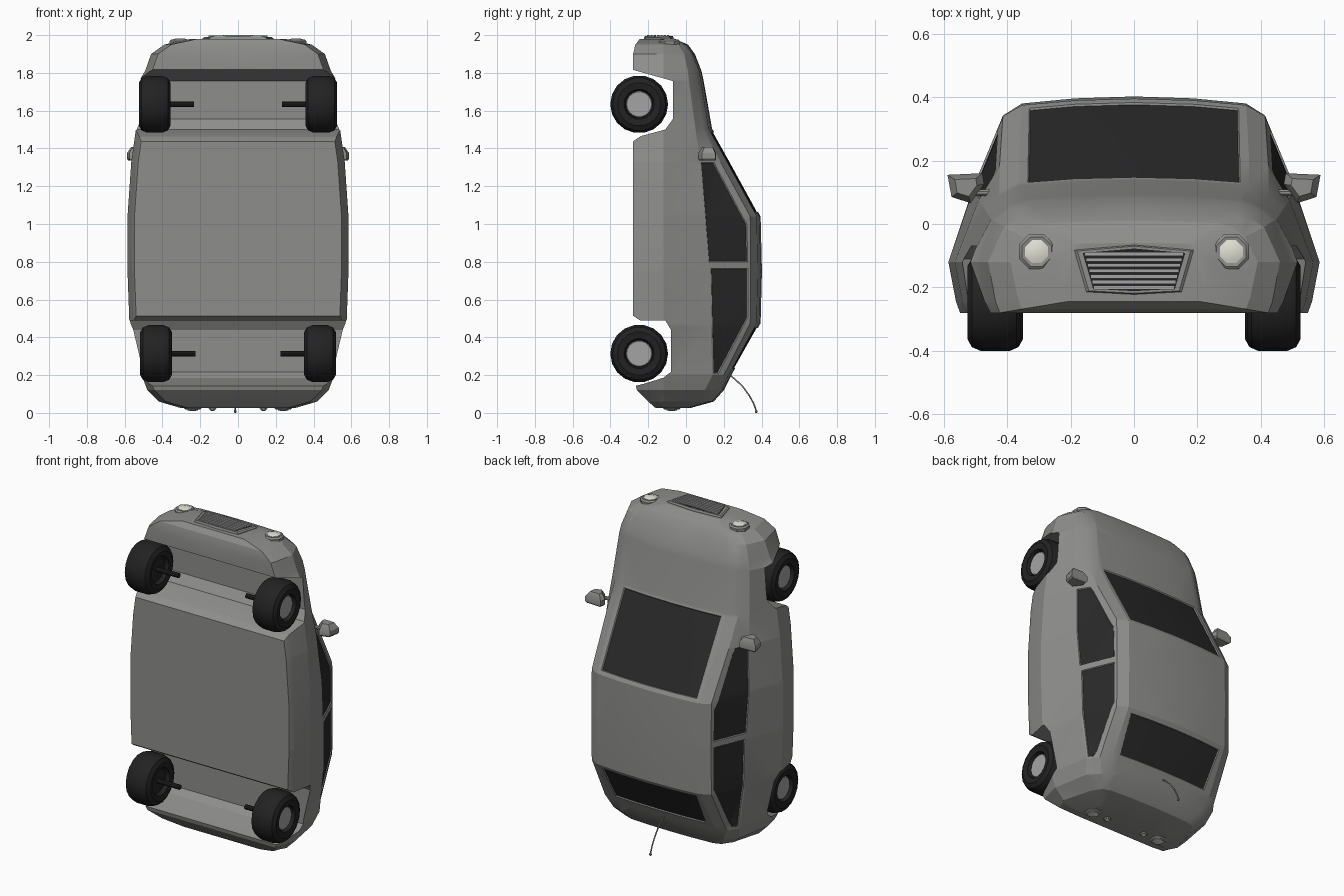
import bpy, bmesh, math
from mathutils import Vector

if "Cube" in bpy.data.objects:
    bpy.data.objects.remove(bpy.data.objects["Cube"])


def mat(name, r, g, b):
    m = bpy.data.materials.new(name)
    m.diffuse_color = (r, g, b, 1)
    m.use_nodes = True
    m.node_tree.nodes["Principled BSDF"].inputs["Base Color"].default_value = m.diffuse_color
    return m


PAINT = mat("grey paint", .27, .273, .263)
GLASS = mat("dark glass", .022, .022, .022)
RUBBER = mat("black rubber", .016, .016, .016)
METAL = mat("light metal", .37, .37, .37)
LENS = mat("pale lens", .76, .75, .66)


def smooth(ob, angle):
    bpy.ops.object.select_all(action='DESELECT')
    ob.select_set(True)
    bpy.context.view_layer.objects.active = ob
    bpy.ops.object.shade_smooth_by_angle(angle=math.radians(angle))


def finish(bm, name, *mats, angle=30):
    bmesh.ops.recalc_face_normals(bm, faces=bm.faces)
    me = bpy.data.meshes.new(name)
    bm.to_mesh(me)
    bm.free()
    for m in mats:
        me.materials.append(m)
    ob = bpy.data.objects.new(name, me)
    bpy.context.collection.objects.link(ob)
    smooth(ob, angle)
    return ob


def loft(rings):
    """Bridge closed rings of equal length and cap both ends."""
    bm = bmesh.new()
    vs = [[bm.verts.new(p) for p in r] for r in rings]
    n = len(vs[0])
    for a, b in zip(vs, vs[1:]):
        for i in range(n):
            j = (i + 1) % n
            bm.faces.new((a[i], a[j], b[j], b[i]))
    bm.faces.new(vs[0])
    bm.faces.new(vs[-1])
    return bm


def lathe(name, prof, center, axis, n, m):
    """Turned part: prof holds (offset along axis, radius)."""
    rot = Vector((0, 0, 1)).rotation_difference(Vector(axis)).to_matrix()
    c = Vector(center)
    rings = [[c + rot @ Vector((r * math.cos(math.tau * (i + .5) / n),
                                r * math.sin(math.tau * (i + .5) / n), h))
              for i in range(n)] for h, r in prof]
    return finish(loft(rings), name, m)


def cut_window(bm, pts, ax, facing):
    """Cut a convex outline into the faces that pass the facing test, then recess it."""
    pts = [Vector(p) for p in pts]
    mid = sum(pts, Vector((0, 0))) / len(pts)
    planes = []

    def inside():
        bm.normal_update()
        out = []
        for f in bm.faces:
            c = f.calc_center_median()
            if facing(f.normal) and all((c - co).dot(no) > 0 for co, no in planes):
                out.append(f)
        return out

    for a, b in zip(pts, pts[1:] + pts[:1]):
        d = b - a
        n2 = Vector((-d.y, d.x)).normalized()
        if n2.dot(mid - a) < 0:
            n2 = -n2
        co, no = Vector((0, 0, 0)), Vector((0, 0, 0))
        for k in range(2):
            co[ax[k]], no[ax[k]] = a[k], n2[k]
        fs = inside()
        geom = fs + list({e for f in fs for e in f.edges}) + list({v for f in fs for v in f.verts})
        bmesh.ops.bisect_plane(bm, geom=geom, plane_co=co, plane_no=no, dist=1e-5)
        planes.append((co, no))
    fs = inside()
    for f in fs:
        f.material_index = 1
    rim = bmesh.ops.inset_region(bm, faces=fs, thickness=.004, depth=-.006, use_even_offset=True)
    for f in rim['faces']:
        f.material_index = 0


# Body cross-sections, tail to nose:
# z, bottom y, widest x, belt y, belt x, roof edge x, roof edge y, top y
STATIONS = [
    (.025, -.16, .30, -.02, .28, .26, .00, .02),
    (.06, -.20, .42, .06, .37, .33, .12, .147),
    (.12, -.26, .48, .10, .44, .38, .17, .20),
    (.20, -.28, .51, .14, .465, .42, .20, .24),
    (.475, -.28, .575, .13, .50, .413, .34, .395),
    (.75, -.28, .585, .12, .505, .413, .342, .402),
    (1.04, -.28, .585, .10, .51, .413, .34, .395),
    (1.33, -.28, .565, .075, .49, .424, .182, .236),
    (1.505, -.28, .54, .05, .472, .425, .09, .138),
    (1.76, -.28, .522, .015, .45, .40, .055, .093),
    (1.81, -.28, .492, .01, .44, .39, .048, .082),
    (1.90, -.28, .46, -.01, .41, .36, .02, .047),
    (1.95, -.268, .39, -.04, .35, .31, -.01, .01),
    (1.98, -.245, .25, -.08, .23, .19, -.065, -.06)]
rings = []
for z, yb, wm, y4, w4, wr, yr, yt in STATIONS:
    half = [(wm - .037, yb), (wm - .024, yb + .035), (wm, -.12), (w4, y4), (wr, yr),
            (wr * .855, yr + .63 * (yt - yr)), (wr * .45, yt - .1 * (yt - yr))]
    ring = [(0, yb)] + half + [(0, yt)] + [(-x, y) for x, y in reversed(half)]
    rings.append([(x, y, z) for x, y in ring])
bm = loft(rings)
bmesh.ops.recalc_face_normals(bm, faces=bm.faces)
bmesh.ops.triangulate(bm, faces=bm.faces)

# Windows
for s in (1, -1):
    side = lambda n, s=s: n.x * s > .5
    cut_window(bm, [(.08, 1.325), (.148, 1.325), (.322, .997), (.327, .80), (.123, .80)], (1, 2), side)
    cut_window(bm, [(.133, .765), (.327, .765), (.327, .504), (.172, .21), (.146, .21)], (1, 2), side)
up = lambda n: n.y > .2
cut_window(bm, [(-.33, 1.062), (.33, 1.062), (.335, 1.488), (-.335, 1.488)], (0, 2), up)
cut_window(bm, [(-.325, .45), (.325, .45), (.31, .235), (-.31, .235)], (0, 2), up)
body = finish(bm, "car_body", PAINT, GLASS)

# Wheel arches cut right across the underside
FRONT_ARCH = [(-.32, 1.83), (-.26, 1.81), (-.07, 1.757), (-.07, 1.555), (-.11, 1.50), (-.24, 1.465), (-.32, 1.41)]
REAR_ARCH = [(-.32, .54), (-.24, .488), (-.11, .49), (-.08, .44), (-.08, .217), (-.12, .186), (-.22, .155), (-.32, .13)]
for arch in (FRONT_ARCH, REAR_ARCH):
    cutter = finish(loft([[(x, y, z) for y, z in arch] for x in (-.8, .8)]), "arch_cutter", PAINT)
    cutter.hide_render = True
    mod = body.modifiers.new("arch", 'BOOLEAN')
    mod.operation, mod.solver, mod.object = 'DIFFERENCE', 'EXACT', cutter
    bpy.context.view_layer.objects.active = body
    bpy.ops.object.modifier_apply(modifier=mod.name)
    bpy.data.objects.remove(cutter)
smooth(body, 20)
body.modifiers.new("even shading", 'WEIGHTED_NORMAL').keep_sharp = True

for s, side in ((1, "right"), (-1, "left")):
    # Wheels and axle stubs
    for end, z, x in (("front", 1.634, .441), ("rear", .314, .434)):
        c, ax = (s * x, -.248, z), (s, 0, 0)
        lathe(f"{end}_{side}_tyre", [(-.055, .075), (-.078, .085), (-.084, .115), (-.07, .14), (-.04, .153),
                                     (.04, .153), (.07, .14), (.084, .115), (.078, .08), (.05, .072)], c, ax, 18, RUBBER)
        lathe(f"{end}_{side}_hub", [(.03, .07), (.06, .07), (.063, .066)], c, ax, 18, METAL)
        lathe(f"{end}_{side}_axle", [(-.208, .015), (-.04, .015)], c, ax, 10, RUBBER)

    # Headlight
    c = (s * .307, -.087, 1.968)
    lathe(f"{side}_headlight_rim", [(-.04, .06), (.0, .06), (.008, .05), (.006, .042)], c, (0, 0, 1), 8, PAINT)
    lathe(f"{side}_headlight_lens", [(0, .039), (.009, .039), (.015, .022)], c, (0, 0, 1), 8, LENS)

    # Tail lights
    for nm, x, r in (("tail_light", .24, .05), ("reverse_light", .135, .022)):
        c = (s * x, -.075, .027)
        lathe(f"{side}_{nm}_rim", [(-.025, r), (.004, r), (.01, r * .8)], c, (0, 0, -1), 8, PAINT)
        lathe(f"{side}_{nm}_lens", [(0, r * .6), (.013, r * .6), (.016, r * .35)], c, (0, 0, -1), 8, LENS)

    # Door mirror: outline seen from the front, tapering forward
    outline = [(.588, .155), (.478, .16), (.472, .125), (.515, .066), (.575, .085)]
    mx, my = .53, .118
    shell = [[(s * (mx + (x - mx) * k), my + (y - my) * k, z) for x, y in outline]
             for z, k in ((1.335, .85), (1.345, 1), (1.375, 1), (1.408, .6))]
    finish(loft(shell), f"{side}_mirror", PAINT)
    lathe(f"{side}_mirror_arm", [(0, .011), (.1, .011)], (s * .42, .098, 1.37), (s, 0, 0), 8, PAINT)


# Grille: frame, dark recess and slats
def grille_ring(k, z):
    pts = [(-.188, -.082), (0, -.066), (.188, -.082), (.15, -.214), (0, -.222), (-.15, -.214)]
    return [(x * k, -.147 + (y + .147) * k, z - .12 * x * x) for x, y in pts]


finish(loft([grille_ring(1, 1.95), grille_ring(1, 1.987), grille_ring(.95, 1.994),
             grille_ring(.86, 1.994), grille_ring(.85, 1.987)]), "grille_frame", PAINT)
finish(loft([grille_ring(.86, 1.985), grille_ring(.86, 1.9945)]), "grille_recess", RUBBER)
for i in range(7):
    y = -.095 - .0175 * i
    w = .156 - .27 * (-.095 - y)
    bm = loft([[(x, y + a, z - .12 * x * x) for a, z in ((.006, 1.985), (.006, 2.0), (-.006, 2.0), (-.006, 1.985))]
               for x in (-w, -w / 2, 0, w / 2, w)])
    finish(bm, f"grille_slat_{i + 1}", METAL)

# Aerial
cu = bpy.data.curves.new("aerial", 'CURVE')
cu.dimensions = '3D'
cu.bevel_depth, cu.bevel_resolution = .0045, 1
sp = cu.splines.new('POLY')
path = [(.225, .205), (.26, .178), (.30, .14), (.335, .092), (.358, .05), (.372, .012)]
sp.points.add(len(path) - 1)
for p, (y, z) in zip(sp.points, path):
    p.co = (-.015, y, z, 1)
cu.materials.append(PAINT)
bpy.context.collection.objects.link(bpy.data.objects.new("aerial", cu))
lathe("aerial_tip", [(0, .004), (.006, .008), (.012, .008), (.016, .004)], (-.015, .372, .016), (0, 0, -1), 8, PAINT)
